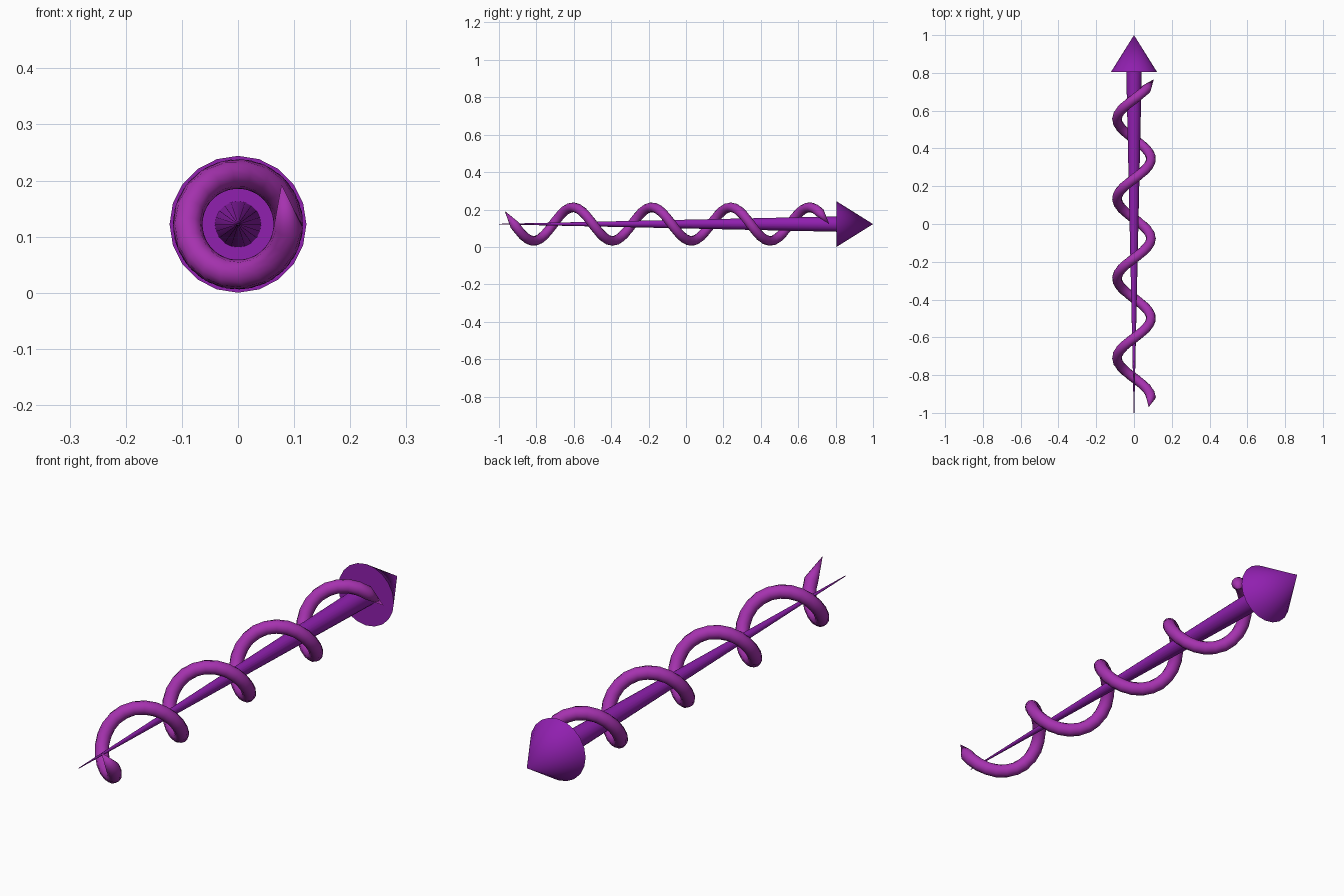
import bpy, bmesh, math
from mathutils import Vector

if "Cube" in bpy.data.objects:
    bpy.data.objects.remove(bpy.data.objects["Cube"])

AXIS_Z = 0.122
R, TUBE = 0.09, 0.026            # coil radius, tube radius
PITCH, Y0 = 0.4215, -0.92        # advance per turn, y at angle 0


def material(name, color):
    m = bpy.data.materials.new(name)
    m.diffuse_color = (*color, 1)
    m.use_nodes = True
    m.node_tree.nodes["Principled BSDF"].inputs["Base Color"].default_value = m.diffuse_color
    return m


def finish(obj, mat):
    obj.data.materials.append(mat)
    bpy.ops.object.select_all(action='DESELECT')
    obj.select_set(True)
    bpy.context.view_layer.objects.active = obj
    bpy.ops.object.shade_smooth_by_angle(angle=math.radians(40))


def cone_along_y(name, y_a, r_a, y_b, r_b, mat):
    # cone's local +z is turned to world +y
    bpy.ops.mesh.primitive_cone_add(
        vertices=20, radius1=r_a, radius2=r_b, depth=y_b - y_a,
        location=(0, (y_a + y_b) / 2, AXIS_Z), rotation=(-math.pi / 2, 0, 0))
    obj = bpy.context.object
    obj.name = name
    finish(obj, mat)


def coil_point(t, r=R):
    return Vector((r * math.cos(t), Y0 + PITCH * t / math.tau,
                   AXIS_Z - r * math.sin(t)))


purple = material("purple", (0.28, 0.014, 0.43))
magenta = material("magenta", (0.38, 0.032, 0.43))

# straight arrow: tapering shaft and pointed head
cone_along_y("arrow_shaft", -1.0, 0.0015, 0.806, 0.041, purple)
cone_along_y("arrow_head", 0.805, 0.122, 1.0, 0.0, purple)

# coil: tube swept along a helix, closed by a long point at each end
SIDES, RINGS = 12, 73
T_START, T_END = 0.06, 4 * math.tau - 0.74
bm = bmesh.new()
rings = []
for i in range(RINGS):
    t = T_START + (T_END - T_START) * i / (RINGS - 1)
    out = Vector((math.cos(t), 0, -math.sin(t)))
    tangent = Vector((-R * math.sin(t), PITCH / math.tau, -R * math.cos(t))).normalized()
    side = tangent.cross(out)
    c = coil_point(t)
    rings.append([bm.verts.new(c + TUBE * (out * math.cos(a) + side * math.sin(a)))
                  for a in (math.tau * k / SIDES for k in range(SIDES))])
for a, b in zip(rings, rings[1:]):
    for k in range(SIDES):
        n = (k + 1) % SIDES
        bm.faces.new((a[k], a[n], b[n], b[k]))
for ring, t in ((rings[0], -0.74), (rings[-1], 4 * math.tau)):
    tip = bm.verts.new(coil_point(t, 0.105))
    for k in range(SIDES):
        bm.faces.new((ring[k], ring[(k + 1) % SIDES], tip))
bmesh.ops.recalc_face_normals(bm, faces=bm.faces)
mesh = bpy.data.meshes.new("spiral_coil")
bm.to_mesh(mesh)
bm.free()
coil = bpy.data.objects.new("spiral_coil", mesh)
bpy.context.collection.objects.link(coil)
finish(coil, magenta)
